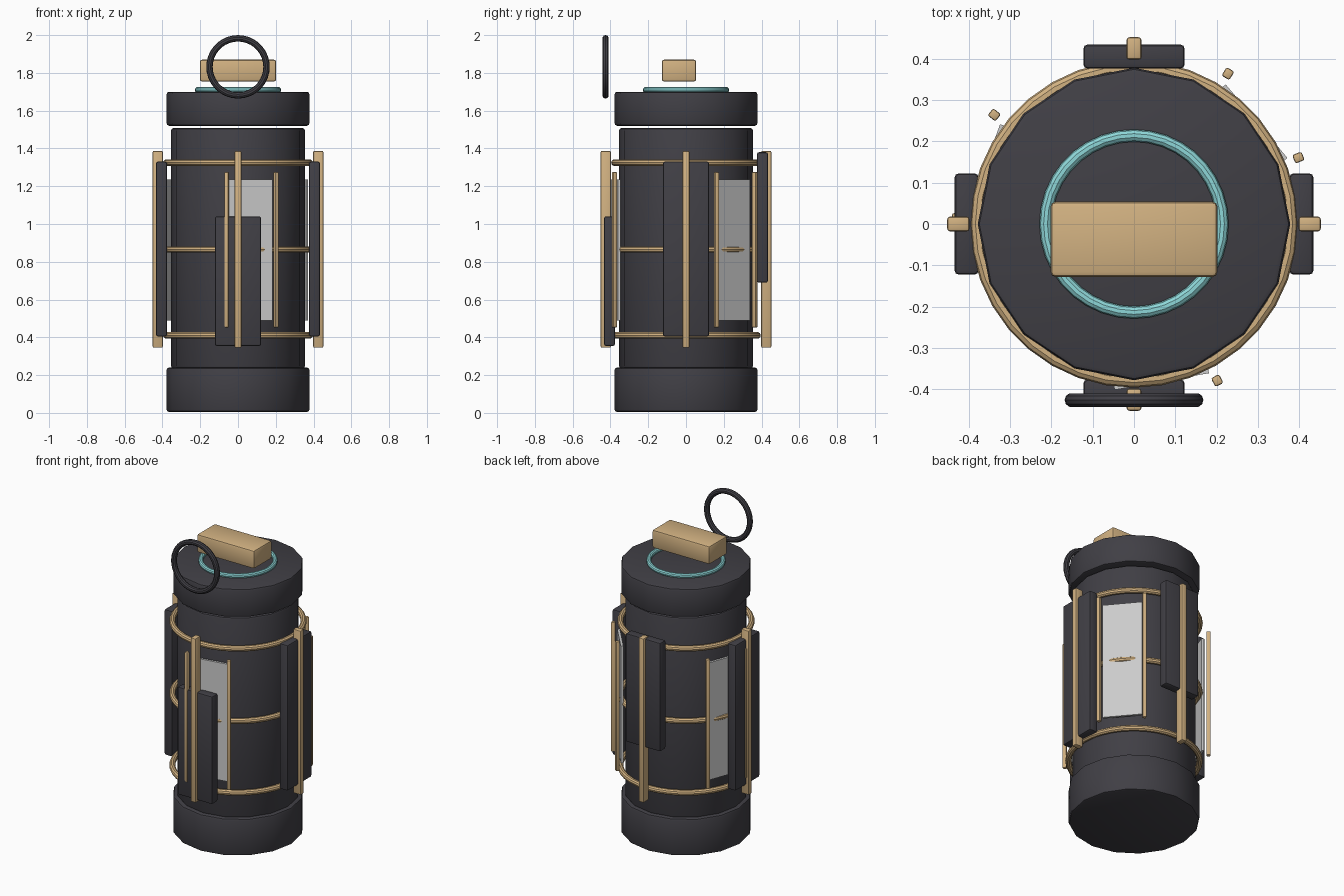
import bpy, math
from mathutils import Matrix

if "Cube" in bpy.data.objects:
    bpy.data.objects.remove(bpy.data.objects["Cube"])


def material(name, rgb):
    m = bpy.data.materials.new(name)
    m.diffuse_color = (*rgb, 1)
    m.use_nodes = True
    m.node_tree.nodes["Principled BSDF"].inputs["Base Color"].default_value = m.diffuse_color
    return m


DARK = material("charcoal", (0.052, 0.050, 0.060))
GOLD = material("tan_gold", (0.64, 0.44, 0.22))
CYAN = material("pale_cyan", (0.27, 0.68, 0.69))
GLASS = material("light_grey", (0.60, 0.60, 0.60))


def finish(name, mat, bevel=0, segments=2):
    o = bpy.context.object
    o.name = name
    o.data.materials.append(mat)
    if bevel:
        b = o.modifiers.new("bevel", "BEVEL")
        b.width, b.segments = bevel, segments
        b.limit_method, b.angle_limit = "ANGLE", math.radians(40)
        bpy.ops.object.modifier_apply(modifier="bevel")
    bpy.ops.object.shade_smooth_by_angle(angle=math.radians(32))
    return o


def drum(name, radius, z0, z1):
    bpy.ops.mesh.primitive_cylinder_add(vertices=16, radius=radius, depth=z1 - z0,
                                        location=(0, 0, (z0 + z1) / 2))
    return finish(name, DARK, 0.013)


def hoop(name, mat, major, minor, loc, rot=(0, 0, 0)):
    bpy.ops.mesh.primitive_torus_add(major_radius=major, minor_radius=minor,
                                     major_segments=36, minor_segments=10,
                                     location=loc, rotation=rot)
    return finish(name, mat)


def radial_box(name, mat, angle, r0, r1, width, z0, z1, bevel=0):
    """Upright box between radii r0 and r1, turned to face the given angle."""
    bpy.ops.mesh.primitive_cube_add(size=1)
    o = bpy.context.object
    o.data.transform(Matrix.Rotation(math.radians(angle), 4, "Z")
                     @ Matrix.Translation(((r0 + r1) / 2, 0, (z0 + z1) / 2))
                     @ Matrix.Diagonal((r1 - r0, width, z1 - z0, 1)))
    return finish(name, mat, bevel)


# Canister body and end caps
drum("base_cap", 0.378, 0.005, 0.24)
drum("body", 0.354, 0.235, 1.508)
drum("top_cap", 0.378, 1.52, 1.70)

# Cage hoops
for label, z in (("lower", 0.41), ("middle", 0.865), ("upper", 1.325)):
    hoop(label + "_hoop", GOLD, 0.378, 0.018, (0, 0, z))

# Four cage posts, each over a dark plate
plates = (("right", 0, 0.405, 1.33), ("back", 90, 0.69, 1.38),
          ("left", 180, 0.405, 1.33), ("front", 270, 0.355, 1.04))
for label, angle, z0, z1 in plates:
    radial_box(label + "_plate", DARK, angle, 0.376, 0.434, 0.245, z0, z1, 0.01)
    radial_box(label + "_post", GOLD, angle, 0.398, 0.452, 0.036, 0.345, 1.387, 0.007)

# Three windows, each framed by a pair of thin bars
for i, angle in enumerate((40, 160, 280), 1):
    radial_box(f"window_{i}", GLASS, angle, 0.372, 0.387, 0.232, 0.49, 1.235)
    for side in (-18, 18):
        radial_box(f"window_bar_{i}", GOLD, angle + side, 0.417, 0.441, 0.022,
                   0.452, 1.275, 0.005)

# Top: glow ring, lever block and pull ring
hoop("glow_ring", CYAN, 0.214, 0.015, (0, 0, 1.71))
bpy.ops.mesh.primitive_cube_add(size=1, location=(0, -0.037, 1.812))
bpy.context.object.data.transform(Matrix.Diagonal((0.404, 0.182, 0.116, 1)))
finish("lever_block", GOLD, 0.012)
hoop("pull_ring", DARK, 0.151, 0.017, (0, -0.426, 1.832), (math.pi / 2, 0, 0))
